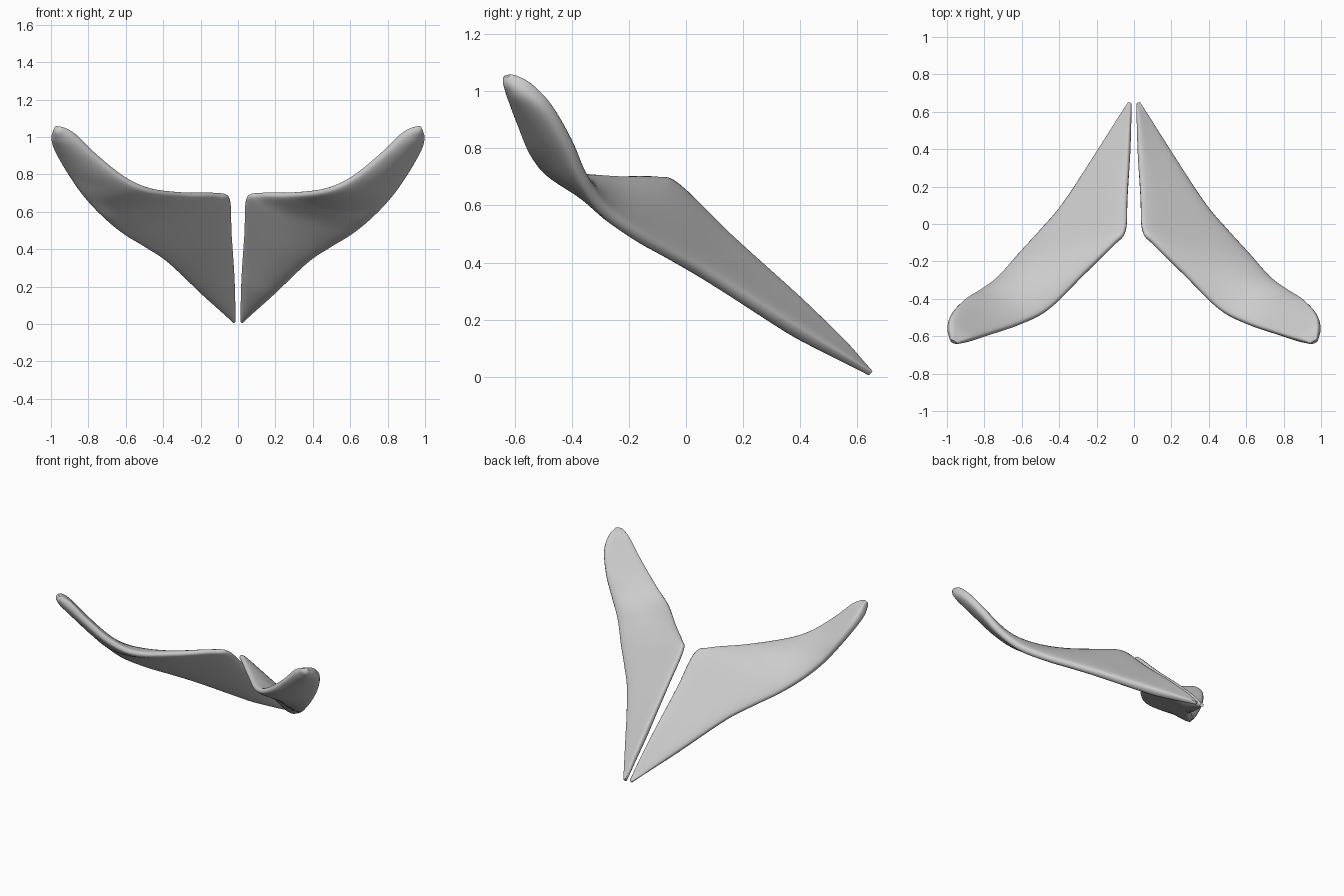
import bpy, bmesh, math
from mathutils import Vector

cube = bpy.data.objects.get("Cube")
if cube:
    bpy.data.objects.remove(cube, do_unlink=True)

# Single pale grey material
grey = bpy.data.materials.new("pale grey")
grey.use_nodes = True
colour = (0.6, 0.6, 0.6, 1)
grey.diffuse_color = colour
grey.node_tree.nodes["Principled BSDF"].inputs["Base Color"].default_value = colour

# Leading (outer) and trailing (inner) edges, from pointed nose to raised tip
LEADING = [(.03, .648, .012), (.1, .53, .075), (.2, .37, .165), (.38, .1, .335),
           (.5, -.04, .415), (.62, -.17, .49), (.73, -.29, .585), (.83, -.36, .7),
           (.91, -.41, .82), (.975, -.48, .94), (.993, -.55, 1.01), (.98, -.62, 1.053)]
TRAILING = [(.014, .643, .024), (.018, .55, .125), (.024, .38, .285), (.036, .15, .495),
            (.045, -.03, .67), (.11, -.11, .695), (.27, -.27, .695), (.45, -.45, .712),
            (.6, -.53, .775), (.76, -.585, .9), (.87, -.62, 1.005), (.945, -.639, 1.05)]
STEPS = 6
SIDES = 32
HALF_THICKNESS = 0.041
CAMBER = 0.012


def smooth_path(points):
    """Catmull-Rom curve through the points."""
    p = [Vector(c) for c in points]
    p = [2 * p[0] - p[1]] + p + [2 * p[-1] - p[-2]]
    path = []
    for a, b, c, d in zip(p, p[1:], p[2:], p[3:]):
        for i in range(STEPS):
            t = i / STEPS
            path.append((2 * b + (c - a) * t + (2 * a - 5 * b + 4 * c - d) * t ** 2
                         + (3 * b - a - 3 * c + d) * t ** 3) / 2)
    path.append(p[-2])
    return path


def section(lead, trail, span, taper):
    """Rounded, slightly dished blade section, thicker at the leading edge."""
    chord = trail - lead
    normal = span.cross(chord).normalized()
    ring = []
    for k in range(SIDES):
        a = math.tau * k / SIDES
        u = (1 - math.cos(a)) / 2
        v = math.copysign(abs(math.sin(a)) ** 0.6, math.sin(a))
        lift = v * HALF_THICKNESS * (1 - 0.25 * u) + CAMBER * 4 * u * (1 - u)
        ring.append(lead + chord * u + normal * lift * taper)
    return ring


# Sections along the wing, thinned at both ends
lead, trail = smooth_path(LEADING), smooth_path(TRAILING)
middle = [(a + b) / 2 for a, b in zip(lead, trail)]
last = len(middle) - 1
rings = []
for i, (a, b) in enumerate(zip(lead, trail)):
    span = middle[min(i + 1, last)] - middle[max(i - 1, 0)]
    f = i / last
    taper = min(1, 0.3 + 4 * f, 0.3 + math.sqrt(5 * (1 - f)))
    rings.append(section(a, b, span, taper))


def make_wing(name, side):
    bm = bmesh.new()
    loops = [[bm.verts.new((co.x * side, co.y, co.z)) for co in ring] for ring in rings]
    for r, s in zip(loops, loops[1:]):
        for k in range(SIDES):
            n = (k + 1) % SIDES
            bm.faces.new((r[k], r[n], s[n], s[k]))
    bm.faces.new(loops[0])
    bm.faces.new(loops[-1])
    bmesh.ops.recalc_face_normals(bm, faces=bm.faces)
    mesh = bpy.data.meshes.new(name)
    bm.to_mesh(mesh)
    bm.free()
    mesh.materials.append(grey)
    wing = bpy.data.objects.new(name, mesh)
    bpy.context.collection.objects.link(wing)
    bpy.ops.object.select_all(action="DESELECT")
    wing.select_set(True)
    bpy.context.view_layer.objects.active = wing
    bpy.ops.object.shade_smooth_by_angle(angle=math.radians(50))


# Mirrored pair of swept wings
make_wing("left_wing", 1)
make_wing("right_wing", -1)
